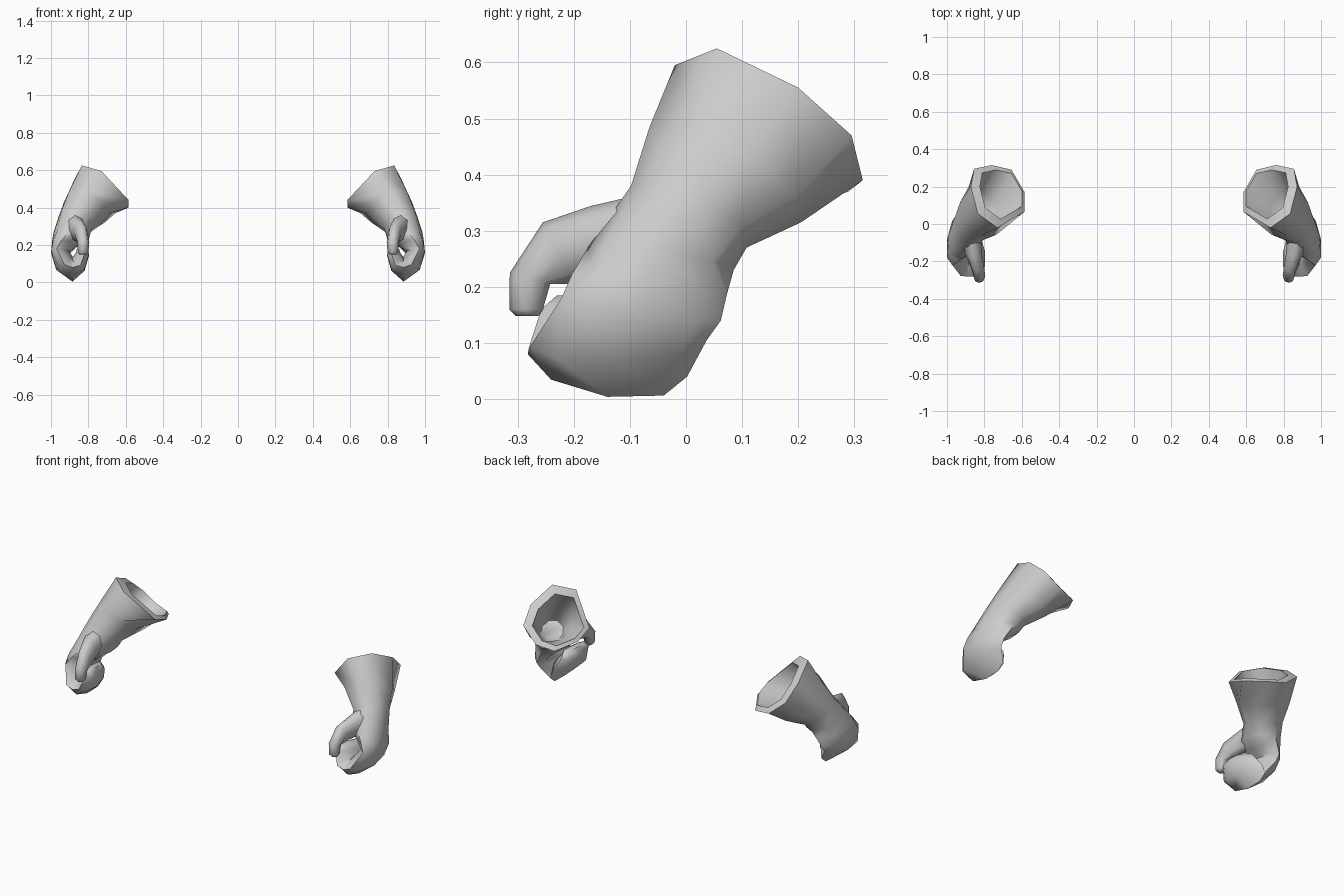
import bpy, bmesh, math
from mathutils import Vector as V

if "Cube" in bpy.data.objects:
    bpy.data.objects.remove(bpy.data.objects["Cube"])

grey = bpy.data.materials.new("light_grey")
grey.diffuse_color = (0.6, 0.6, 0.6, 1)
grey.use_nodes = True
grey.node_tree.nodes["Principled BSDF"].inputs["Base Color"].default_value = grey.diffuse_color


def ring(centre, front, outer, n=8):
    """Elliptical section: first point along 'front', a quarter turn later along 'outer'."""
    c, f, o = V(centre), V(front), V(outer)
    return [c + f * math.cos(t) + o * math.sin(t)
            for t in (2 * math.pi * k / n for k in range(n))]


def shrink(pts, s, shift=(0, 0, 0)):
    c = sum(pts, V()) / len(pts)
    return [c + (p - c) * s + V(shift) for p in pts]


def loft(name, rings, side):
    """Skin a capped tube through the sections; side = -1 builds the mirrored one."""
    bm = bmesh.new()
    rows = [[bm.verts.new((p.x * side, p.y, p.z)) for p in r] for r in rings]
    n = len(rows[0])
    for a, b in zip(rows, rows[1:]):
        for i in range(n):
            j = (i + 1) % n
            bm.faces.new((a[i], a[j], b[j], b[i]))
    bm.faces.new(rows[0])
    bm.faces.new(rows[-1])
    bmesh.ops.recalc_face_normals(bm, faces=bm.faces)
    me = bpy.data.meshes.new(name)
    bm.to_mesh(me)
    bm.free()
    me.materials.append(grey)
    ob = bpy.data.objects.new(name, me)
    bpy.context.collection.objects.link(ob)
    bpy.ops.object.select_all(action='DESELECT')
    ob.select_set(True)
    bpy.context.view_layer.objects.active = ob
    bpy.ops.object.shade_smooth_by_angle(angle=math.radians(65))
    return ob


# flared cuff edge, a slanted eight-sided opening
cuff = [V(p) for p in ((.73, -.02, .595), (.835, .055, .625), (.872, .2, .555),
                       (.855, .295, .47), (.76, .315, .39), (.655, .29, .37),
                       (.585, .17, .40), (.585, .065, .44))]
forearm = ring((.81, .07, .40), (.015, -.135, .085), (.12, .045, .03))
wrist = ring((.868, .005, .325), (.015, -.103, .055), (.09, .03, .03))

# hand: wrist, palm, then the mitten fingers curling under and up the inside
hand = [
    ring((.892, -.045, .25), (.012, -.13, .02), (.095, 0, .015)),
    ring((.925, -.065, .205), (.02, -.138, .018), (.07, 0, .005)),
    ring((.95, -.08, .16), (.02, -.142, .02), (.049, 0, -.005)),
    ring((.927, -.12, .10), (.0, -.157, -.005), (.045, 0, -.033)),
    ring((.885, -.14, .06), (0, -.142, .02), (0, 0, -.056)),
    ring((.857, -.145, .092), (-.015, -.135, 0), (-.037, 0, -.03)),
    ring((.833, -.15, .15), (-.015, -.108, .01), (-.037, 0, -.005)),
    ring((.838, -.15, .18), (-.012, -.08, .005), (-.022, 0, .002)),
]

# hollow inside of the cuff, listed from the bottom of the hole outwards
hollow = [shrink(wrist, .6), shrink(forearm, .7), shrink(cuff, .78, (-.018, .006, 0))]

# thumb: broad root on the wrist, forward, then bent down
thumb = [
    ring((.877, -.06, .295), (0, -.02, .07), (.06, 0, 0)),
    ring((.86, -.155, .28), (0, -.015, .064), (.047, 0, 0)),
    ring((.838, -.225, .26), (0, -.03, .055), (.036, 0, 0)),
    ring((.827, -.278, .215), (0, -.036, .01), (.032, 0, 0)),
    ring((.828, -.285, .16), (0, -.03, 0), (.028, 0, 0)),
    ring((.83, -.283, .148), (0, -.02, 0), (.018, 0, 0)),
]

for side, label in ((1, "right"), (-1, "left")):
    loft(label + "_glove", hollow + [cuff, forearm, wrist] + hand, side)
    loft(label + "_thumb", thumb, side)
